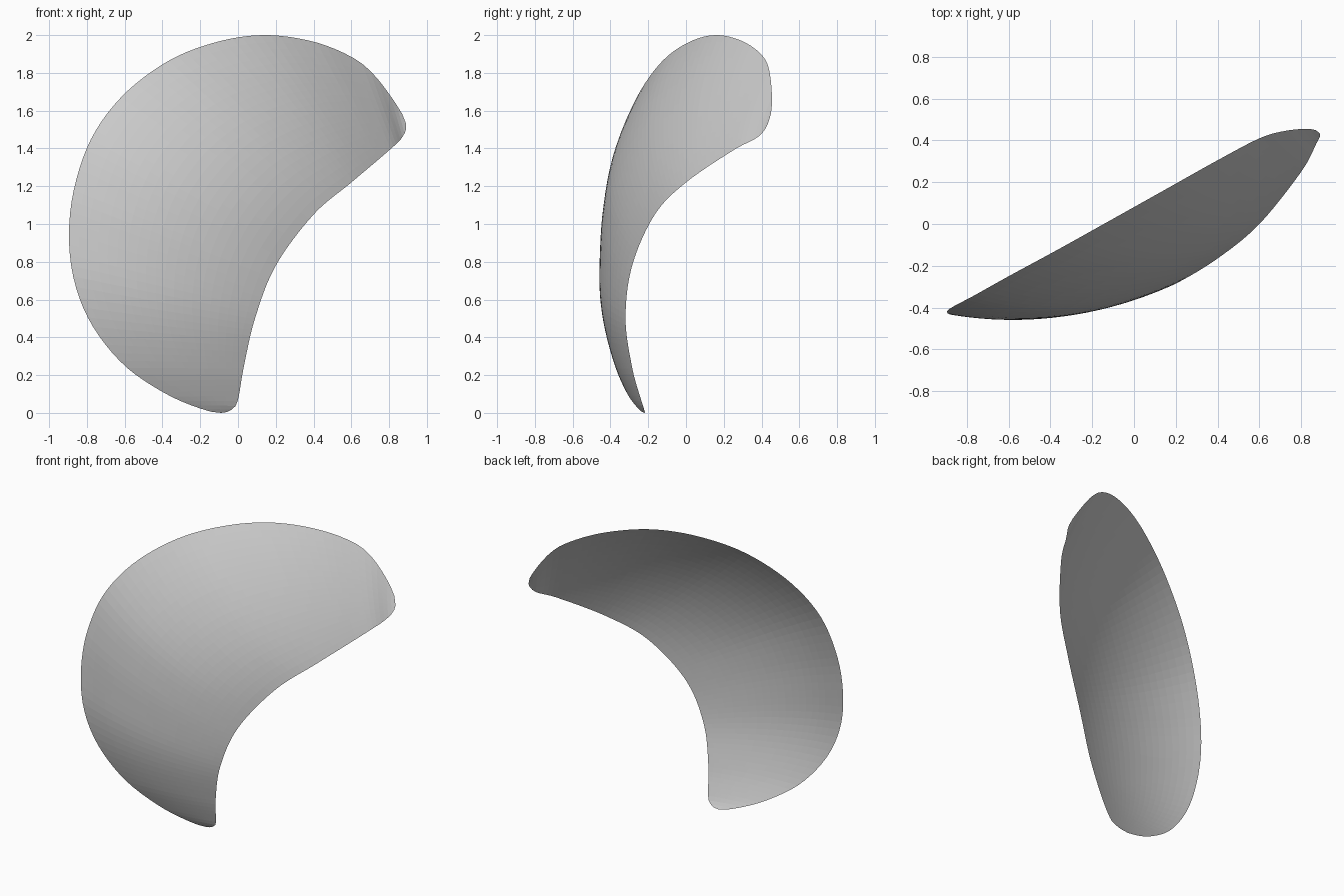
import bpy
from mathutils import Vector

if "Cube" in bpy.data.objects:
    bpy.data.objects.remove(bpy.data.objects["Cube"])

# Rim of the curved sheet: outer edge from bottom tip to right tip, inner edge back down
OUTER = [(-0.09, -0.22, 0.0), (-0.19, -0.25, 0.02), (-0.38, -0.31, 0.10),
         (-0.6, -0.375, 0.25), (-0.77, -0.42, 0.46), (-0.865, -0.435, 0.69),
         (-0.895, -0.42, 0.94), (-0.865, -0.395, 1.2), (-0.77, -0.345, 1.465),
         (-0.6, -0.25, 1.69), (-0.36, -0.12, 1.868), (-0.1, 0.025, 1.967),
         (0.15, 0.165, 2.0), (0.4, 0.305, 1.965), (0.6, 0.41, 1.885),
         (0.72, 0.445, 1.79), (0.84, 0.455, 1.63), (0.89, 0.433, 1.53)]
INNER = [(0.87, 0.38, 1.46), (0.8, 0.25, 1.39), (0.6, 0.0, 1.22),
         (0.4, -0.165, 1.05), (0.2, -0.285, 0.78), (0.09, -0.32, 0.5),
         (0.03, -0.285, 0.24), (0.0, -0.238, 0.07), (-0.03, -0.222, 0.02)]
LOOP = [Vector(p) for p in OUTER + INNER]


def spline(i, t):
    """Catmull-Rom point on the closed rim."""
    a, b, c, d = (LOOP[(i + k) % len(LOOP)] for k in (-1, 0, 1, 2))
    return 0.5 * (2 * b + (c - a) * t + (2 * a - 5 * b + 4 * c - d) * t * t
                  + (3 * b - a - 3 * c + d) * t ** 3)


def resample(first, last, count):
    """Even points along the rim between two rim indices."""
    fine = [spline(i, k / 12) for i in range(first, last) for k in range(12)]
    fine.append(spline(last, 0))
    dist = [0.0]
    for p, q in zip(fine, fine[1:]):
        dist.append(dist[-1] + (q - p).length)
    out, j = [], 0
    for n in range(count + 1):
        target = dist[-1] * n / count
        while j < len(fine) - 2 and dist[j + 1] < target:
            j += 1
        f = (target - dist[j]) / (dist[j + 1] - dist[j])
        out.append(fine[j].lerp(fine[j + 1], f))
    return out


# Sheet: bowed ribs between the outer and inner edges
RIBS, STEPS, BOW = 72, 20, 0.07
tip = len(OUTER) - 1
outer = resample(0, tip, RIBS)
inner = resample(tip, len(LOOP), RIBS)[::-1]
verts, faces = [], []
for p, q in zip(outer, inner):
    span = (q.x - p.x) ** 2 + (q.z - p.z) ** 2
    for s in range(STEPS + 1):
        t = s / STEPS
        v = p.lerp(q, t)
        v.y -= BOW * span * 4 * t * (1 - t)
        verts.append(v)
W = STEPS + 1
for r in range(RIBS):
    for s in range(STEPS):
        a = r * W + s
        faces.append((a, a + 1, a + W + 1, a + W))

mesh = bpy.data.meshes.new("curved_shell")
mesh.from_pydata(verts, [], faces)
shell = bpy.data.objects.new("curved_shell", mesh)
bpy.context.collection.objects.link(shell)

# Close the two pointed ends
import bmesh
bm = bmesh.new()
bm.from_mesh(mesh)
bmesh.ops.remove_doubles(bm, verts=bm.verts, dist=0.0005)
bm.to_mesh(mesh)
bm.free()
